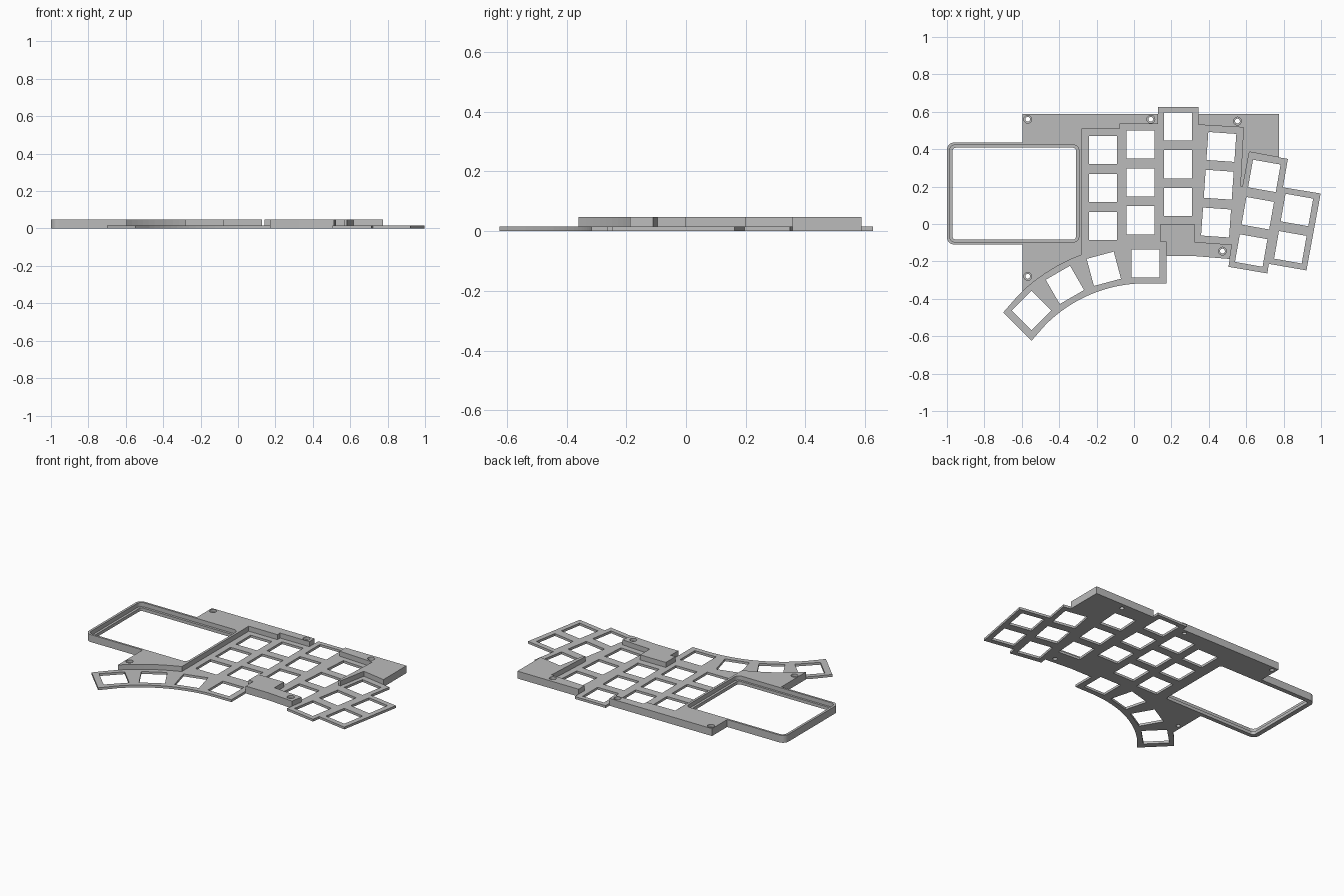
import bpy, bmesh, math
from mathutils import Matrix, Vector

cube = bpy.data.objects.get("Cube")
if cube:
    bpy.data.objects.remove(cube, do_unlink=True)

PLATE, TOP = 0.015, 0.047      # thin key plate, raised case
THUMB, R_IN, R_OUT = (0.062, -1.073), 0.756, 0.97
KEY = 0.15

grey = bpy.data.materials.new("case grey")
grey.use_nodes = True
colour = (0.5, 0.5, 0.5, 1)
grey.diffuse_color = colour
grey.node_tree.nodes["Principled BSDF"].inputs["Base Color"].default_value = colour


def arc(centre, r, a0, a1, n=8):
    angles = [math.radians(a0 + (a1 - a0) * i / n) for i in range(n + 1)]
    return [(centre[0] + r * math.cos(a), centre[1] + r * math.sin(a)) for a in angles]


def rounded_rect(x0, x1, y0, y1, r):
    return (arc((x1 - r, y1 - r), r, 0, 90) + arc((x0 + r, y1 - r), r, 90, 180)
            + arc((x0 + r, y0 + r), r, 180, 270) + arc((x1 - r, y0 + r), r, 270, 360))


def square(x, y, tilt, size=KEY):
    turn = Matrix.Rotation(math.radians(tilt), 2)
    h = size / 2
    return [tuple(Vector((x, y)) + turn @ Vector(p))
            for p in ((-h, -h), (h, -h), (h, h), (-h, h))]


def prism(name, outlines, z0, z1):
    bm = bmesh.new()
    for pts in outlines:
        face = bm.faces.new([bm.verts.new((x, y, z0)) for x, y in pts])
        up = bmesh.ops.extrude_face_region(bm, geom=[face])["geom"]
        bmesh.ops.translate(bm, vec=(0, 0, z1 - z0),
                            verts=[v for v in up if isinstance(v, bmesh.types.BMVert)])
    bmesh.ops.recalc_face_normals(bm, faces=bm.faces)
    mesh = bpy.data.meshes.new(name)
    bm.to_mesh(mesh)
    bm.free()
    mesh.materials.append(grey)
    obj = bpy.data.objects.new(name, mesh)
    bpy.context.collection.objects.link(obj)
    return obj


def cut(body, name, outlines, z0, z1=0.2):
    cutter = prism(name, outlines, z0, z1)
    cutter.hide_render = True
    mod = body.modifiers.new(name, "BOOLEAN")
    mod.operation, mod.solver, mod.object = "DIFFERENCE", "EXACT", cutter
    bpy.context.view_layer.objects.active = body
    bpy.ops.object.modifier_apply(modifier=name)
    bpy.data.objects.remove(cutter, do_unlink=True)


# Angles where the thumb arc meets the raised case
case_left = 90 + math.degrees(math.asin((0.595 + THUMB[0]) / R_OUT))
case_right = 90 + math.degrees(math.asin((0.28 + THUMB[0]) / R_OUT))
thumb_end = square(-0.548, -0.473, 45, 0.214)

# Full footprint, clockwise from the back left corner
footprint = [
    (-0.595, 0.588), (0.128, 0.588), (0.128, 0.626), (0.345, 0.626), (0.345, 0.588),
    (0.775, 0.588), (0.775, 0.356), (0.823, 0.348), (0.796, 0.196), (0.998, 0.163),
    (0.922, -0.248), (0.721, -0.213), (0.713, -0.264), (0.505, -0.229), (0.512, -0.187),
    (0.33, -0.172), (0.175, -0.172), (0.175, -0.317)]
footprint += arc(THUMB, R_IN, 90, 135, 16)
footprint += [thumb_end[0], thumb_end[3]]
footprint += arc(THUMB, R_OUT, 135, case_left, 2)
footprint += [(-0.595, -0.11)]
footprint += arc((-0.96, -0.07), 0.04, 270, 180) + arc((-0.96, 0.396), 0.04, 180, 90)
footprint += [(-0.595, 0.436)]
body = prism("keyboard_case", [footprint], 0, TOP)

# Lower the key area to plate thickness, leaving the raised case around it
key_area = [
    (-0.28, 0.508), (-0.078, 0.508), (-0.078, 0.535), (0.128, 0.535), (0.128, 0.588),
    (0.03, 0.7), (0.45, 0.7), (0.345, 0.588), (0.345, 0.53), (0.585, 0.516),
    (0.568, 0.2), (0.582, 0.2), (0.617, 0.385), (0.775, 0.356), (0.9, 0.5),
    (1.1, 0.5), (1.1, -0.8), (0.4, -0.8), (0.4, -0.3), (0.512, -0.187),
    (0.524, -0.11), (0.323, -0.096), (0.323, 0), (0.142, 0), (0.142, -0.096),
    (0.175, -0.096), (0.175, -0.172), (0.25, -0.3), (0.25, -0.8), (-0.8, -0.8), (-0.8, -0.3)]
key_area += arc(THUMB, R_OUT, case_left, case_right, 10)
cut(body, "key_area", [key_area], PLATE)

# Key openings: x, y of the top key, tilt, number of keys
keys = []
for x, y, tilt, count in ((-0.165, 0.395, 0, 3), (0.035, 0.425, 0, 3), (0.235, 0.522, 0, 3),
                          (0.467, 0.412, -4, 3), (0.697, 0.257, -10, 3), (0.871, 0.075, -10, 2)):
    a = math.radians(tilt)
    for i in range(count):
        d = 0.2025 * i
        keys.append(square(x + d * math.sin(a), y - d * math.cos(a), tilt))
for tilt in (0, 15, 30, 45):
    x, y = arc(THUMB, (R_IN + R_OUT) / 2, 90 + tilt, 90, 1)[0]
    keys.append(square(x, y, tilt))
cut(body, "key_openings", keys, -0.1)

# Screen window with a ledge inside the rim
cut(body, "window_ledge", [rounded_rect(-0.985, -0.295, -0.097, 0.423, 0.03)], 0.02)
cut(body, "window", [rounded_rect(-0.97, -0.31, -0.084, 0.408, 0.018)], -0.1)

# Counterbored screw holes
screws = ((-0.568, 0.56), (0.09, 0.56), (0.553, 0.55), (0.473, -0.145), (-0.568, -0.28))
for name, r, z in (("screw_heads", 0.021, 0.03), ("screw_holes", 0.013, -0.1)):
    cut(body, name, [arc(s, r, 0, 345, 23) for s in screws], z)
